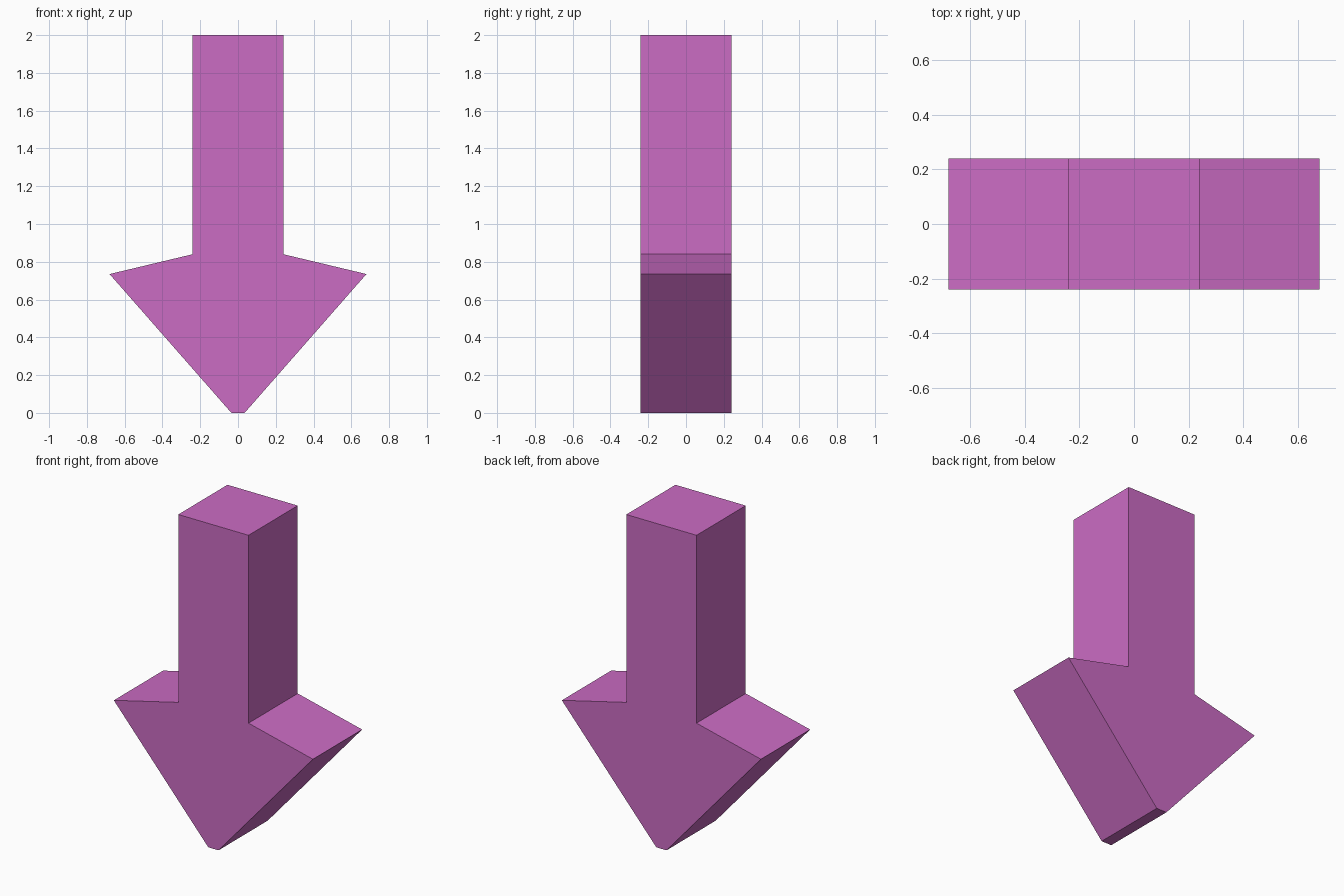
import bpy
import bmesh

if "Cube" in bpy.data.objects:
    bpy.data.objects.remove(bpy.data.objects["Cube"])

DEPTH = 0.48

# Right half of the arrow outline, tip to top; the left half is mirrored
half = [(0.035, 0.0), (0.68, 0.735), (0.24, 0.84), (0.24, 2.0)]
outline = half + [(-x, z) for x, z in reversed(half)]

# Extrude the outline from front to back
bm = bmesh.new()
front = bm.faces.new([bm.verts.new((x, -DEPTH / 2, z)) for x, z in outline])
result = bmesh.ops.extrude_face_region(bm, geom=[front], use_keep_orig=True)
back_verts = [v for v in result["geom"] if isinstance(v, bmesh.types.BMVert)]
bmesh.ops.translate(bm, verts=back_verts, vec=(0, DEPTH, 0))
bmesh.ops.recalc_face_normals(bm, faces=bm.faces)

mesh = bpy.data.meshes.new("down_arrow")
bm.to_mesh(mesh)
bm.free()
arrow = bpy.data.objects.new("down_arrow", mesh)
bpy.context.collection.objects.link(arrow)

# Orchid colour
orchid = bpy.data.materials.new("orchid")
orchid.diffuse_color = (0.6, 0.15, 0.55, 1.0)
orchid.use_nodes = True
orchid.node_tree.nodes["Principled BSDF"].inputs["Base Color"].default_value = orchid.diffuse_color
mesh.materials.append(orchid)
